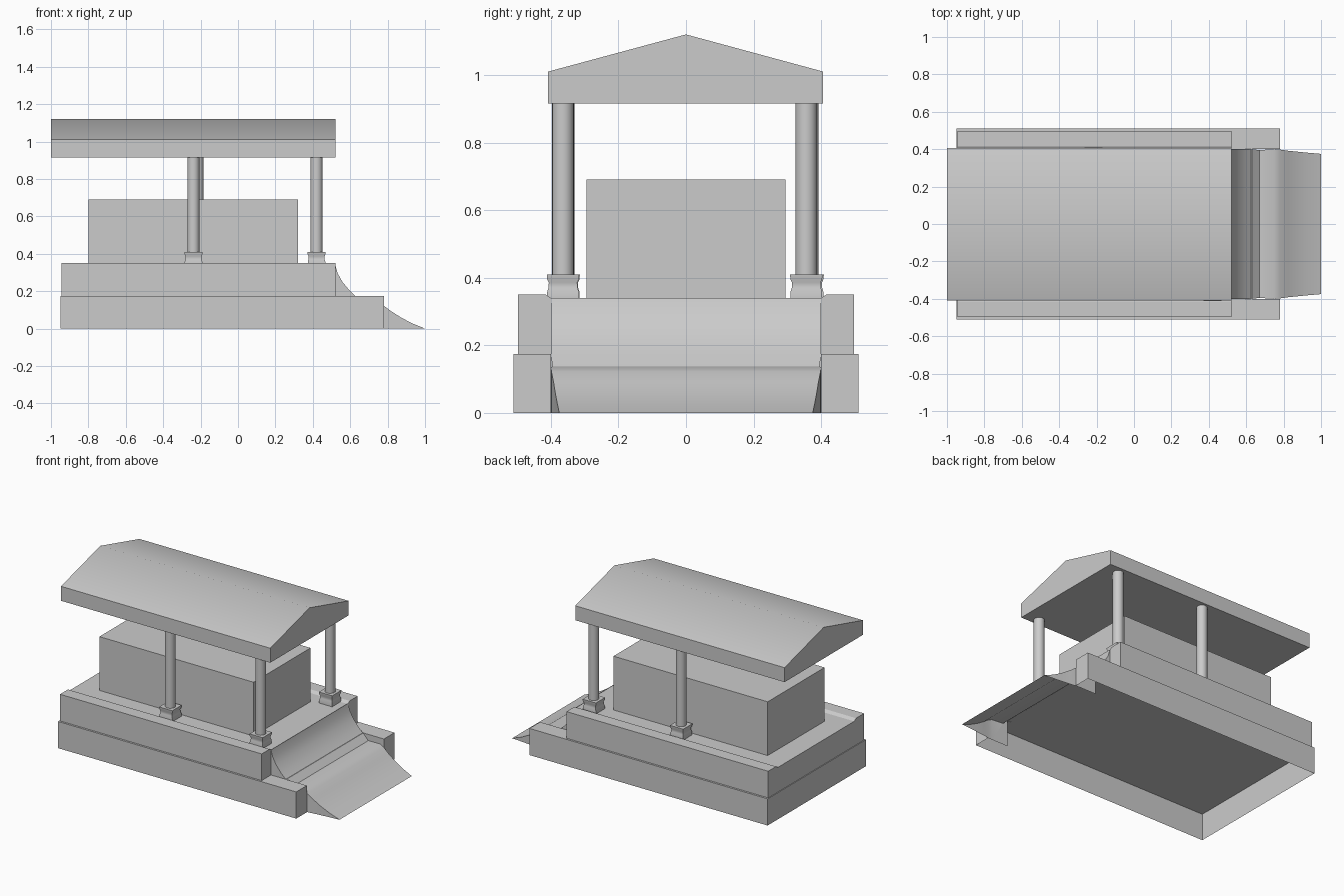
import bpy, bmesh, math
from mathutils import Vector

if "Cube" in bpy.data.objects:
    bpy.data.objects.remove(bpy.data.objects["Cube"])


def finish(name, bm, smooth=None, recalc=True):
    if recalc:
        bmesh.ops.recalc_face_normals(bm, faces=bm.faces)
    mesh = bpy.data.meshes.new(name)
    bm.to_mesh(mesh)
    bm.free()
    ob = bpy.data.objects.new(name, mesh)
    bpy.context.collection.objects.link(ob)
    if smooth:
        bpy.ops.object.select_all(action='DESELECT')
        ob.select_set(True)
        bpy.context.view_layer.objects.active = ob
        bpy.ops.object.shade_smooth_by_angle(angle=math.radians(smooth))
    return ob


def prism(points, offset):
    """Extrude a closed outline by an offset vector."""
    bm = bmesh.new()
    face = bm.faces.new([bm.verts.new(p) for p in points])
    ext = bmesh.ops.extrude_face_region(bm, geom=[face], use_keep_orig=True)
    verts = [g for g in ext['geom'] if isinstance(g, bmesh.types.BMVert)]
    bmesh.ops.translate(bm, verts=verts, vec=Vector(offset))
    bmesh.ops.recalc_face_normals(bm, faces=bm.faces)
    return bm


# Lower plinth: hollow underneath, notched where the ramp passes through
NX, NY = 0.63, 0.40
plan = [(-0.95, -0.51), (0.78, -0.51), (0.78, -NY), (NX, -NY),
        (NX, NY), (0.78, NY), (0.78, 0.51), (-0.95, 0.51)]
bm = prism([(x, y, 0) for x, y in plan], (0, 0, 0.175))
drop = []
for f in bm.faces:
    c = f.calc_center_median()
    if abs(c.z) < 1e-4 or (abs(c.x - NX) < 1e-4 and abs(f.normal.x) > 0.9):
        drop.append(f)
bmesh.ops.delete(bm, geom=drop, context='FACES')
finish("lower_plinth", bm, recalc=False)

# Upper plinth: shallow sunken floor between two raised rims
half = [(0.497, 0.175), (0.497, 0.35), (0.415, 0.35), (0.395, 0.337)]
section = half + [(-y, z) for y, z in reversed(half)]
finish("upper_plinth", prism([(-0.945, y, z) for y, z in section], (1.465, 0, 0)))

# Solid inner chamber
box = [(-0.80, -0.295, 0.337), (0.32, -0.295, 0.337),
       (0.32, 0.295, 0.337), (-0.80, 0.295, 0.337)]
finish("chamber", prism(box, (0, 0, 0.353)))

# Gabled roof with thick eaves
gable = [(-0.408, 0.915), (0.406, 0.915), (0.406, 1.01), (0, 1.12), (-0.408, 1.01)]
finish("roof", prism([(-1.0, y, z) for y, z in gable], (1.52, 0, 0)), smooth=35)

# Two-stage concave ramp: (x, z, half width), with side skirts
path = [(0.52, 0.34, 0.40), (0.533, 0.295, 0.40), (0.558, 0.25, 0.40),
        (0.595, 0.205, 0.40), (0.63, 0.172, 0.40), (0.67, 0.137, 0.395),
        (0.75, 0.135, 0.40), (0.78, 0.122, 0.398), (0.82, 0.092, 0.392),
        (0.87, 0.06, 0.387), (0.93, 0.028, 0.381), (1.0, 0.0, 0.375)]
bm = bmesh.new()
rows = []
for x, z, w in path:
    foot = min(z, 0.175) if x < 0.7 else 0.0
    rows.append([bm.verts.new(p) for p in
                 ((x, -w, foot), (x, -w, z), (x, w, z), (x, w, foot))])
for a, b in zip(rows, rows[1:]):
    for i in range(3):
        bm.faces.new((a[i], b[i], b[i + 1], a[i + 1]))
bmesh.ops.remove_doubles(bm, verts=bm.verts, dist=1e-4)
finish("ramp", bm, smooth=30, recalc=False)

# Round columns on waisted square footings
waist = [(0.337, 0.047), (0.357, 0.047), (0.37, 0.043), (0.385, 0.042),
         (0.396, 0.047), (0.41, 0.048)]
for i, (cx, cy) in enumerate([(0.42, -0.364), (0.42, 0.356),
                              (-0.238, -0.362), (-0.217, 0.36)]):
    bm = bmesh.new()
    rings = [[bm.verts.new((cx + sx * h, cy + sy * h, z))
              for sx, sy in ((-1, -1), (1, -1), (1, 1), (-1, 1))] for z, h in waist]
    for a, b in zip(rings, rings[1:]):
        for k in range(4):
            bm.faces.new((a[k], a[(k + 1) % 4], b[(k + 1) % 4], b[k]))
    bm.faces.new(rings[0])
    bm.faces.new(rings[-1])
    finish(f"column_footing_{i + 1}", bm, smooth=30)

    bm = bmesh.new()
    bmesh.ops.create_cone(bm, cap_ends=True, segments=24,
                          radius1=0.032, radius2=0.032, depth=0.507)
    bmesh.ops.translate(bm, verts=bm.verts, vec=(cx, cy, 0.6625))
    finish(f"column_{i + 1}", bm, smooth=30)
